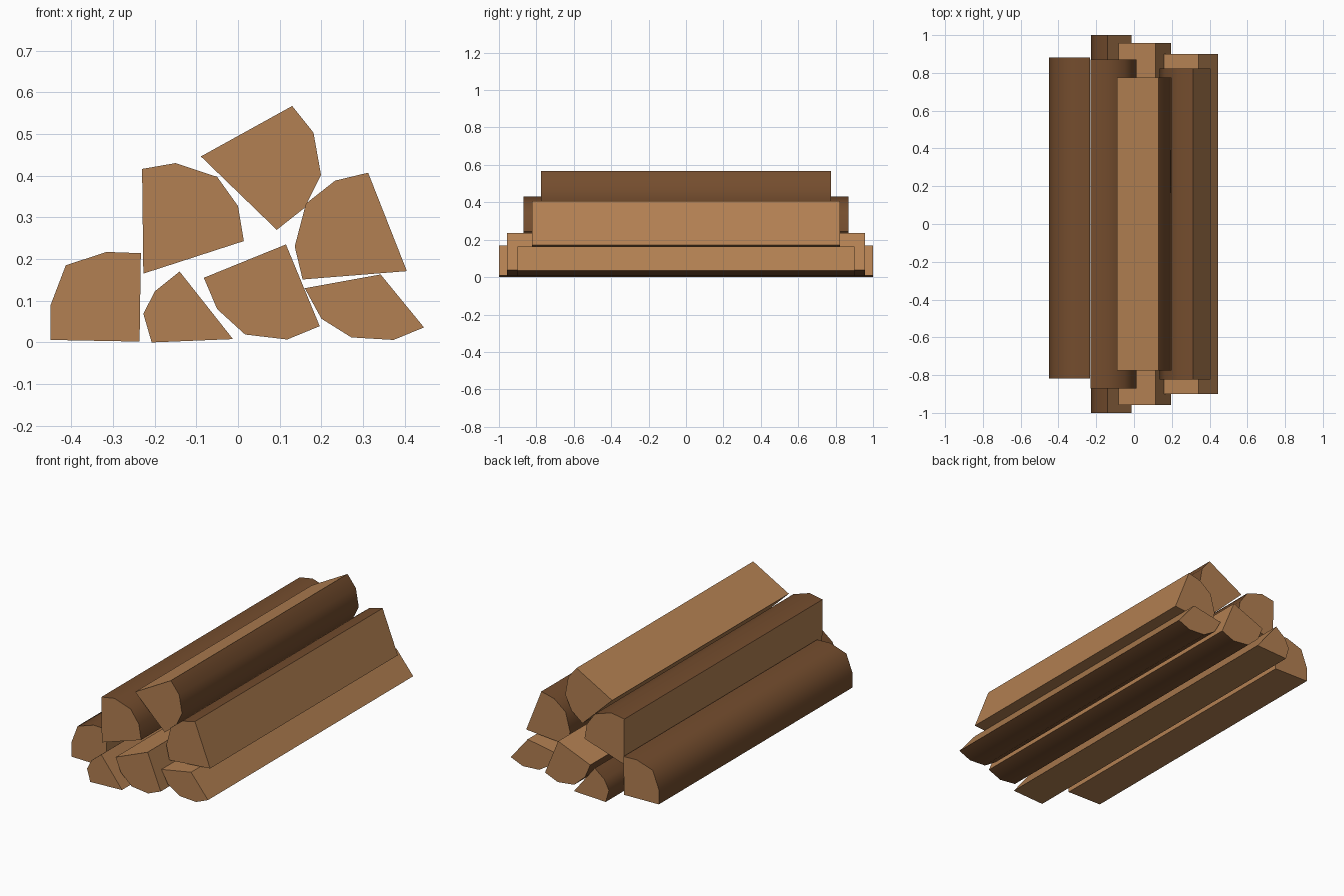
import bpy, bmesh

if "Cube" in bpy.data.objects:
    bpy.data.objects.remove(bpy.data.objects["Cube"])


def material(name, rgb):
    m = bpy.data.materials.new(name)
    m.diffuse_color = (*rgb, 1)
    m.use_nodes = True
    m.node_tree.nodes["Principled BSDF"].inputs["Base Color"].default_value = m.diffuse_color
    return m


wood = material("split_wood", (0.450, 0.216, 0.084))
bark = material("dark_bark", (0.175, 0.074, 0.027))


def log(name, y0, y1, apex, arc):
    """Split log: a wedge with two flat split faces at the apex and a rounded bark arc."""
    pts = [apex] + arc
    n = len(pts)
    bm = bmesh.new()
    front = [bm.verts.new((x, y0, z)) for x, z in pts]
    back = [bm.verts.new((x, y1, z)) for x, z in pts]
    bm.faces.new(front)
    bm.faces.new(back[::-1])
    for i in range(n):
        j = (i + 1) % n
        f = bm.faces.new((front[i], back[i], back[j], front[j]))
        # sides that do not touch the apex are bark
        if i != 0 and j != 0:
            f.material_index = 1
            f.smooth = True
    bmesh.ops.recalc_face_normals(bm, faces=bm.faces)
    # only the edges inside the bark are smooth
    for e in bm.edges:
        e.smooth = all(f.material_index == 1 for f in e.link_faces)
    me = bpy.data.meshes.new(name)
    bm.to_mesh(me)
    bm.free()
    me.materials.append(wood)
    me.materials.append(bark)
    bpy.context.collection.objects.link(bpy.data.objects.new(name, me))


# Bottom row
log("bottom_log_left", -0.817, 0.881, (-0.236, 0.002),
    [(-0.45, 0.006), (-0.45, 0.088), (-0.413, 0.185), (-0.315, 0.217), (-0.233, 0.214)])
log("bottom_log_mid_left", -1.0, 1.0, (-0.012, 0.008),
    [(-0.207, 0.0), (-0.227, 0.069), (-0.199, 0.123), (-0.14, 0.17)])
log("bottom_log_mid_right", -0.957, 0.957, (0.115, 0.235),
    [(-0.082, 0.155), (-0.05, 0.08), (0.017, 0.019), (0.118, 0.007), (0.196, 0.039)])
log("bottom_log_right", -0.9, 0.9, (0.342, 0.163),
    [(0.16, 0.13), (0.2, 0.057), (0.272, 0.012), (0.373, 0.006), (0.446, 0.036)])

# Middle row
log("middle_log_left", -0.87, 0.87, (-0.227, 0.165),
    [(-0.23, 0.416), (-0.15, 0.43), (-0.05, 0.397), (0.0, 0.327), (0.014, 0.243)])
log("middle_log_right", -0.823, 0.823, (0.405, 0.171),
    [(0.155, 0.151), (0.136, 0.23), (0.163, 0.333), (0.233, 0.388), (0.312, 0.407)])

# Top log
log("top_log", -0.775, 0.775, (-0.089, 0.446),
    [(0.13, 0.567), (0.181, 0.503), (0.199, 0.402), (0.16, 0.323), (0.093, 0.27)])
